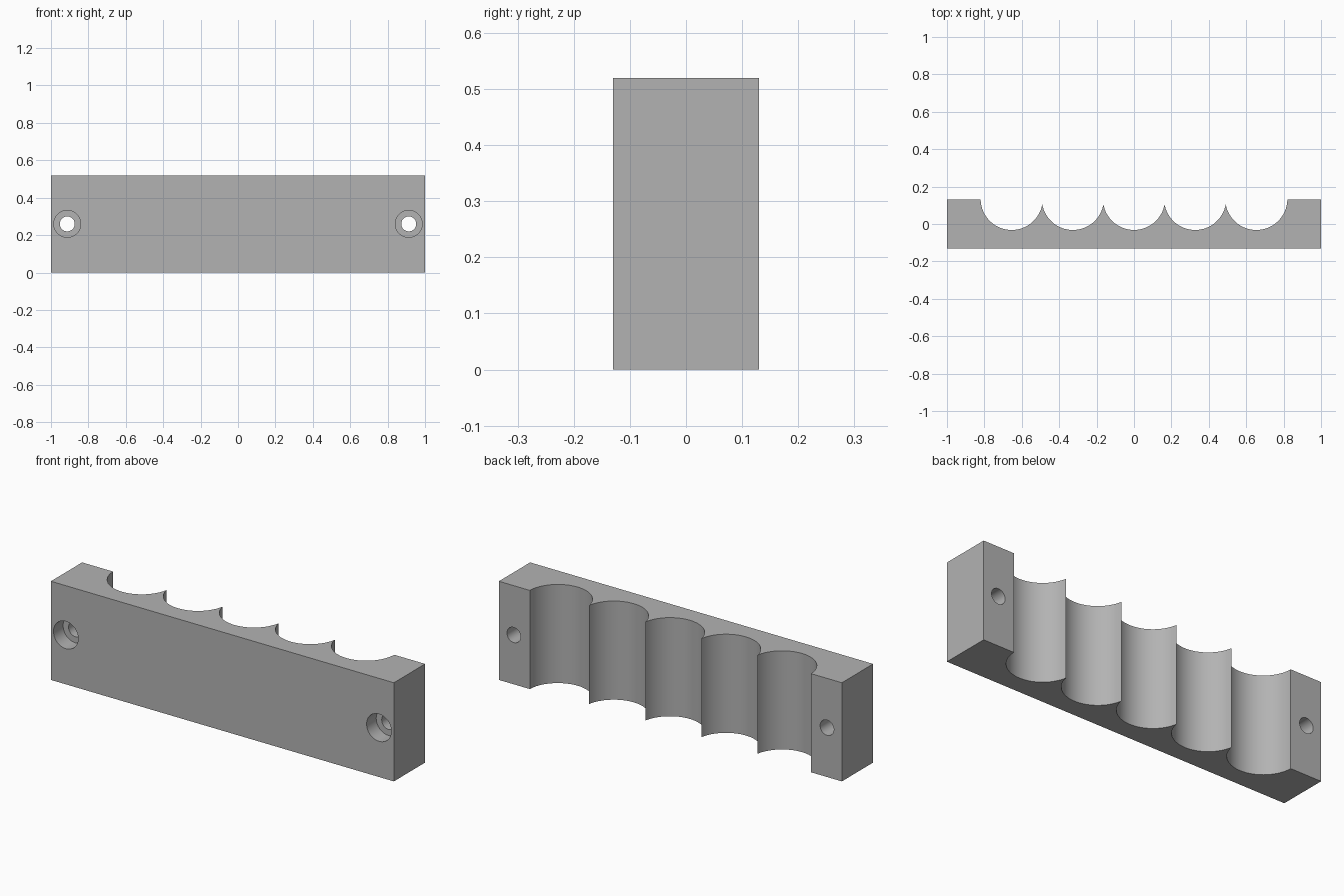
import bpy, bmesh, math
from mathutils import Matrix, Vector

cube = bpy.data.objects.get("Cube")
if cube:
    bpy.data.objects.remove(cube, do_unlink=True)

HALF_LENGTH, HALF_DEPTH, HEIGHT = 1.0, 0.13, 0.52
PITCH, RADIUS, AXIS_Y = 0.327, 0.166, 0.134
HOLE_X, HOLE_R, BORE_R, BORE_DEPTH = 0.913, 0.04, 0.072, 0.08

grey = bpy.data.materials.new("plain grey")
grey.use_nodes = True
grey.diffuse_color = (0.45, 0.45, 0.45, 1)
grey.node_tree.nodes["Principled BSDF"].inputs["Base Color"].default_value = grey.diffuse_color


def arc(cx, reach_left, reach_right, steps=32):
    """Points along the bottom of one scallop, from right to left."""
    start = math.asin(reach_right / RADIUS)
    end = -math.asin(reach_left / RADIUS)
    for i in range(steps + 1):
        a = start + (end - start) * i / steps
        yield (cx + RADIUS * math.sin(a), AXIS_Y - RADIUS * math.cos(a))


def make_object(name, bm):
    mesh = bpy.data.meshes.new(name)
    bm.to_mesh(mesh)
    bm.free()
    obj = bpy.data.objects.new(name, mesh)
    bpy.context.collection.objects.link(obj)
    return obj


# Scalloped bar: plan profile raised to full height
outline = [(-HALF_LENGTH, -HALF_DEPTH), (HALF_LENGTH, -HALF_DEPTH),
           (HALF_LENGTH, HALF_DEPTH)]
wall = math.sqrt(RADIUS ** 2 - (AXIS_Y - HALF_DEPTH) ** 2)
for k in (2, 1, 0, -1, -2):
    left = wall if k == -2 else PITCH / 2
    right = wall if k == 2 else PITCH / 2
    points = list(arc(k * PITCH, left, right))
    outline += points if k == 2 else points[1:]
outline.append((-HALF_LENGTH, HALF_DEPTH))

bm = bmesh.new()
base = bm.faces.new([bm.verts.new((x, y, 0)) for x, y in outline])
top = bmesh.ops.extrude_face_region(bm, geom=[base])["geom"]
bmesh.ops.translate(bm, vec=(0, 0, HEIGHT),
                    verts=[v for v in top if isinstance(v, bmesh.types.BMVert)])
bmesh.ops.recalc_face_normals(bm, faces=bm.faces)
bar = make_object("scalloped_bar", bm)
bar.data.materials.append(grey)


# Counterbored screw holes: stepped profile spun around the hole axis
def screw_cutter(name, x):
    profile = [(0, -0.2), (BORE_R, -0.2), (BORE_R, BORE_DEPTH - HALF_DEPTH),
               (HOLE_R, BORE_DEPTH - HALF_DEPTH), (HOLE_R, 0.2), (0, 0.2)]
    bm = bmesh.new()
    verts = [bm.verts.new((r, y, 0)) for r, y in profile]
    edges = [bm.edges.new(pair) for pair in zip(verts, verts[1:])]
    bmesh.ops.spin(bm, geom=verts + edges, cent=(0, 0, 0), axis=(0, 1, 0),
                   angle=math.tau, steps=48)
    bmesh.ops.remove_doubles(bm, verts=bm.verts, dist=1e-5)
    bmesh.ops.recalc_face_normals(bm, faces=bm.faces)
    bm.transform(Matrix.Translation(Vector((x, 0, HEIGHT / 2))))
    cutter = make_object(name, bm)
    cutter.data.materials.append(grey)
    cutter.hide_render = True
    return cutter


bpy.ops.object.select_all(action="DESELECT")
bar.select_set(True)
bpy.context.view_layer.objects.active = bar
for side, x in (("left", HOLE_X), ("right", -HOLE_X)):
    cutter = screw_cutter(side + "_screw_cutter", x)
    cut = bar.modifiers.new(side + "_screw_hole", "BOOLEAN")
    cut.operation, cut.solver, cut.object = "DIFFERENCE", "EXACT", cutter
    bpy.ops.object.modifier_apply(modifier=cut.name)
    bpy.data.objects.remove(cutter, do_unlink=True)

bpy.ops.object.shade_smooth_by_angle(angle=math.radians(30))
